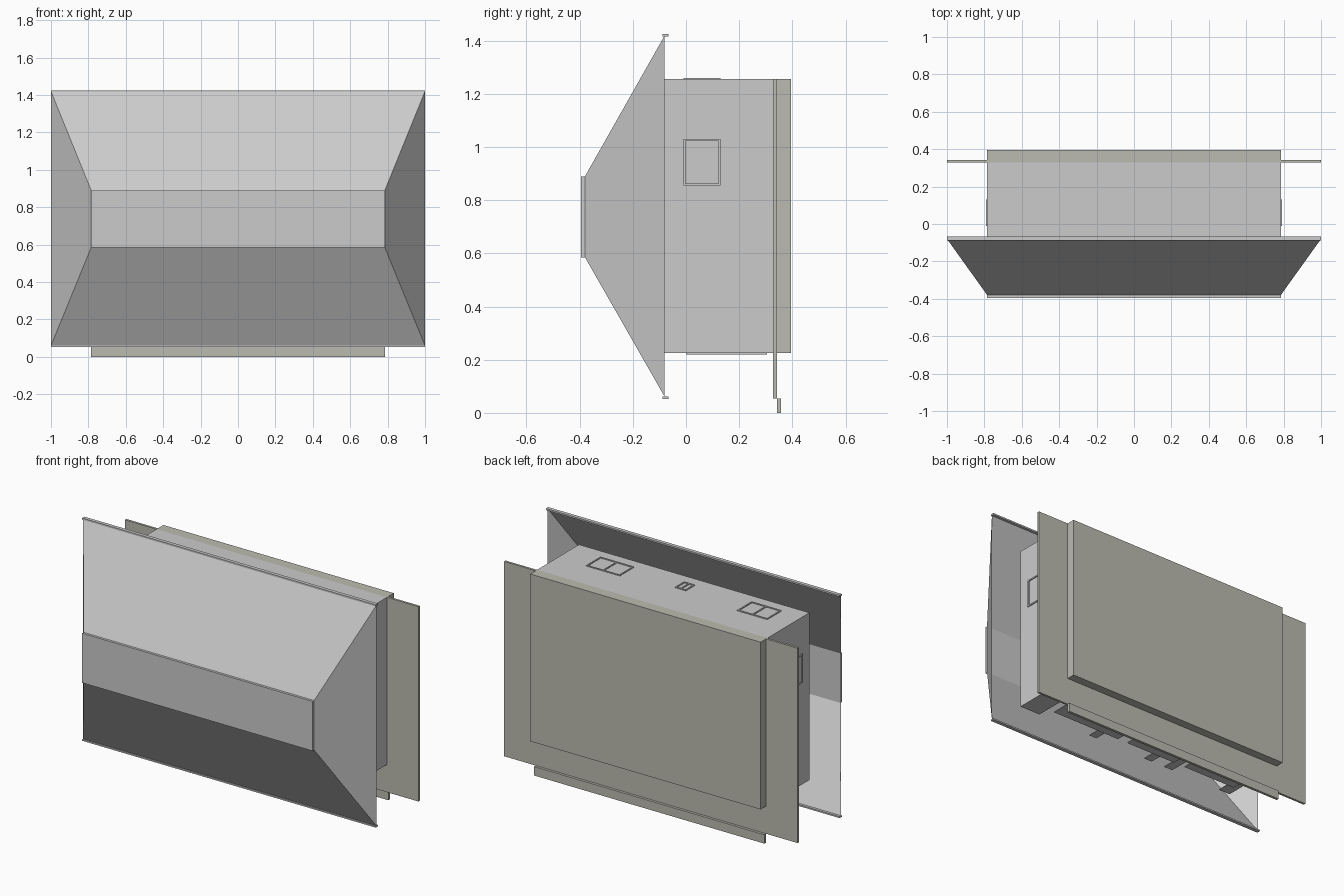
import bpy, bmesh

if "Cube" in bpy.data.objects:
    bpy.data.objects.remove(bpy.data.objects["Cube"])

olive = bpy.data.materials.new("olive_grey")
olive.diffuse_color = (0.5, 0.5, 0.44, 1)
olive.use_nodes = True
olive.node_tree.nodes["Principled BSDF"].inputs["Base Color"].default_value = olive.diffuse_color


def finish(name, bm, mat=None):
    me = bpy.data.meshes.new(name)
    bm.to_mesh(me)
    bm.free()
    ob = bpy.data.objects.new(name, me)
    bpy.context.collection.objects.link(ob)
    if mat:
        me.materials.append(mat)
    return ob


def add_box(bm, x, y, z):
    """Add a box given (min, max) along each axis."""
    vs = bmesh.ops.create_cube(bm, size=1)["verts"]
    for v in vs:
        v.co = [sum(r) / 2 + c * (r[1] - r[0]) for r, c in zip((x, y, z), v.co)]


def boxes(name, parts, mat=None):
    bm = bmesh.new()
    for p in parts:
        add_box(bm, *p)
    return finish(name, bm, mat)


def frame_bars(u, v, w=0.008, divider=False):
    """Rectangles of an outline frame in a plane."""
    bars = [((u[0], u[1]), (v[0], v[0] + w)), ((u[0], u[1]), (v[1] - w, v[1])),
            ((u[0], u[0] + w), (v[0] + w, v[1] - w)),
            ((u[1] - w, u[1]), (v[0] + w, v[1] - w))]
    if divider:
        m = sum(u) / 2
        bars.append(((m - w / 2, m + w / 2), (v[0] + w, v[1] - w)))
    return bars


W = 0.785            # half width of the cabinet
Z0, Z1 = 0.225, 1.255
Y0, Y1 = -0.08, 0.328

# Flared hollow hood, open at the back
bm = bmesh.new()
rings = []
for hx, y, lo, hi in ((1, -0.08, 0.06, 1.42), (W, -0.38, 0.585, 0.89)):
    rings.append([bm.verts.new(c) for c in
                  ((-hx, y, lo), (hx, y, lo), (hx, y, hi), (-hx, y, hi))])
for i in range(4):
    j = (i + 1) % 4
    bm.faces.new((rings[0][i], rings[0][j], rings[1][j], rings[1][i]))
finish("hood", bm)

# Flat front panel and the hood's top and bottom lips
boxes("front_panel", [((-W, W), (-0.395, -0.38), (0.585, 0.89))])
boxes("hood_lips", [((-1, 1), (-0.088, -0.066), z)
                    for z in ((1.415, 1.425), (0.053, 0.062))])

# Cabinet shell: top and side sheets, open to the hood
t = 0.004
boxes("cabinet_shell", [
    ((-W, W), (Y0, Y1), (Z1 - t, Z1)),
    ((-W, -W + t), (Y0, Y1), (Z0, Z1 - t)),
    ((W - t, W), (Y0, Y1), (Z0, Z1 - t))])

# Cabinet underside: cross bars with openings between them
bars = ((0.643, W - t), (0.215, 0.268), (-0.2, -0.144), (-0.354, -0.294), (-W + t, -0.706))
boxes("underside_bars", [(x, (Y0, Y1), (Z0, Z0 + t)) for x in bars])
boxes("underside_plates", [(x, (0.0, 0.305), (Z0 - 0.005, Z0))
                           for x in ((0.12, 0.6), (-0.3, 0.05), (-0.75, -0.38))])

# Access hatch outlines on top and sides
for name, u, v in (("large_hatch_right", (0.36, 0.59), (-0.01, 0.13)),
                   ("small_hatch", (-0.055, 0.02), (-0.01, 0.08)),
                   ("large_hatch_left", (-0.645, -0.44), (-0.01, 0.13))):
    boxes(name, [(a, b, (Z1, Z1 + 0.005)) for a, b in frame_bars(u, v, divider=True)])
for name, x in (("side_hatch_right", (W, W + 0.006)), ("side_hatch_left", (-W - 0.006, -W))):
    boxes(name, [(x, a, b) for a, b in frame_bars((-0.01, 0.13), (0.855, 1.03))])

# Rear wall plate, backing block and bottom strip
boxes("rear_plate", [((-1, 1), (Y1, 0.342), (0.055, Z1))], olive)
boxes("rear_block", [((-W, W), (0.342, 0.395), (Z0, Z1))], olive)
boxes("bottom_strip", [((-W, W), (0.342, 0.358), (0, 0.055))], olive)
